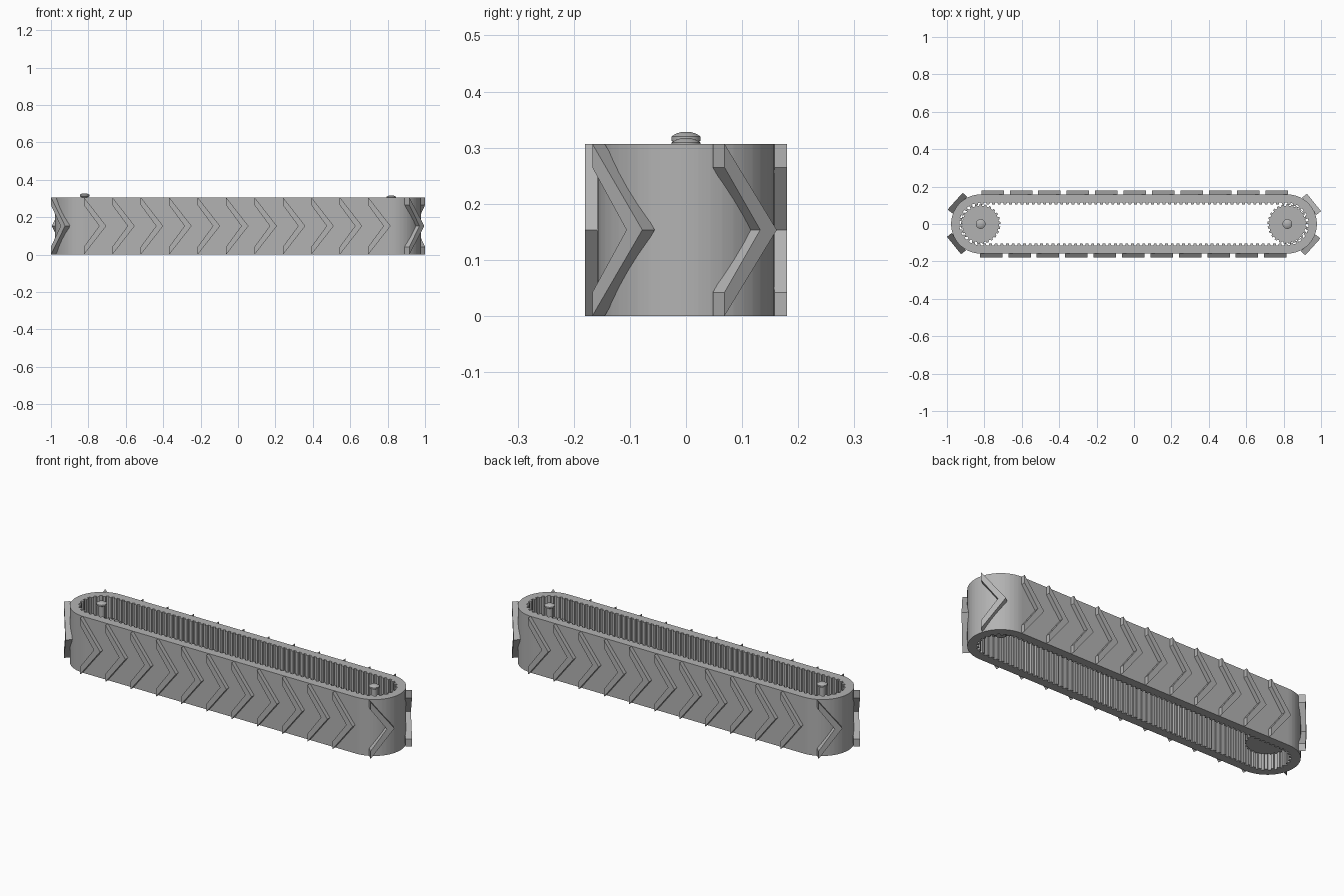
import bpy, bmesh
from math import sin, cos, pi, radians
from mathutils import Matrix, Vector

if "Cube" in bpy.data.objects:
    bpy.data.objects.remove(bpy.data.objects["Cube"])

grey = bpy.data.materials.new("rubber_grey")
grey.use_nodes = True
grey.diffuse_color = (0.45, 0.45, 0.45, 1)
grey.node_tree.nodes["Principled BSDF"].inputs["Base Color"].default_value = (0.45, 0.45, 0.45, 1)

AXLE, HEIGHT = 0.82, 0.307
OUTER, INNER, TOOTH = 0.158, 0.114, 0.103
ROWS = 11
PITCH, LUG_LEN = 0.152, 0.12


def finish(name, bm, smooth=False):
    bmesh.ops.recalc_face_normals(bm, faces=bm.faces)
    mesh = bpy.data.meshes.new(name)
    bm.to_mesh(mesh)
    bm.free()
    mesh.materials.append(grey)
    ob = bpy.data.objects.new(name, mesh)
    bpy.context.collection.objects.link(ob)
    if smooth:
        bpy.ops.object.select_all(action="DESELECT")
        ob.select_set(True)
        bpy.context.view_layer.objects.active = ob
        bpy.ops.object.shade_smooth_by_angle(angle=radians(25))
    return ob


def prism(name, points, offset, matrix=Matrix(), smooth=False):
    """Extrude a flat outline along an offset."""
    bm = bmesh.new()
    face = bm.faces.new([bm.verts.new(p) for p in points])
    res = bmesh.ops.extrude_face_region(bm, geom=[face], use_keep_orig=True)
    moved = [v for v in res["geom"] if isinstance(v, bmesh.types.BMVert)]
    bmesh.ops.translate(bm, verts=moved, vec=offset)
    bm.transform(matrix)
    return finish(name, bm, smooth)


def lathe(name, profile, x, segments=32):
    """Revolve (radius, z) pairs around a vertical axle."""
    bm = bmesh.new()
    rings = [[bm.verts.new((x + r * cos(2 * pi * i / segments), r * sin(2 * pi * i / segments), z))
              for i in range(segments)] for r, z in profile]
    for a, b in zip(rings, rings[1:]):
        for i in range(segments):
            j = (i + 1) % segments
            bm.faces.new((a[i], a[j], b[j], b[i]))
    bm.faces.new(rings[0])
    bm.faces.new(rings[-1])
    return finish(name, bm, True)


# Belt: a racetrack loop with square teeth on its inner side
def track_frames():
    """Centre, outward direction and tooth flag around the loop."""
    for side in (1, -1):
        for count, straight in ((54, True), (11, False)):
            for k in range(count):
                for step, tooth in ((0, False), (0.46, False), (0.5, True), (0.96, True)):
                    t = (k + step) / count
                    if straight:
                        yield Vector((side * AXLE * (2 * t - 1), 0, 0)), Vector((0, -side, 0)), tooth
                    else:
                        a = pi * (t - 0.5)
                        yield Vector((side * AXLE, 0, 0)), Vector((side * cos(a), side * sin(a), 0)), tooth


bm = bmesh.new()
up = Vector((0, 0, HEIGHT))
sections = []
for centre, out, tooth in track_frames():
    outer = centre + out * OUTER
    inner = centre + out * (TOOTH if tooth else INNER)
    sections.append([bm.verts.new(p) for p in (outer, outer + up, inner + up, inner)])
for a, b in zip(sections, sections[1:] + sections[:1]):
    for i in range(4):
        j = (i + 1) % 4
        bm.faces.new((a[i], b[i], b[j], a[j]))
finish("toothed_belt", bm, True)

# Chevron lugs, all pointing the same way around the loop
MID, EDGE = HEIGHT / 2, 0.042
chevron = [(0, 0), (LUG_LEN, MID), (0, HEIGHT), (0, HEIGHT - EDGE), (LUG_LEN - 0.038, MID), (0, EDGE)]


def lug(name, matrix, near, far):
    points = [(x - LUG_LEN / 2, -near, z) for x, z in chevron]
    prism(name, points, (0, near - far, 0), matrix)


for label, turn in (("front", 0), ("back", pi)):
    half = Matrix.Rotation(turn, 4, "Z")
    for i in range(ROWS):
        x = (i - (ROWS - 1) / 2) * PITCH - 0.004
        lug(f"{label}_lug_{i + 1}", half @ Matrix.Translation((x, 0, 0)), OUTER - 0.004, 0.18)
    for i, angle in enumerate((-42, 39)):
        spin = Matrix.Rotation(radians(angle + 90), 4, "Z")
        lug(f"{label}_end_lug_{i + 1}", half @ Matrix.Translation((AXLE, 0, 0)) @ spin, 0.15, 0.183)

# Pulleys with toothed rims, each on an axle with a domed cap
for label, x, low, rod_low, top in (("right", -AXLE, 0.08, 0.08, 0.328), ("left", AXLE, 0.11, 0.06, 0.317)):
    rim = []
    for k in range(25):
        for step, r in ((0, 0.106), (0.45, 0.106), (0.5, 0.098), (0.95, 0.098)):
            a = 2 * pi * (k + step) / 25
            rim.append((x + r * cos(a), r * sin(a), low))
    prism(f"{label}_pulley", rim, (0, 0, 0.195 - low))
    lathe(f"{label}_axle", [(0.016, rod_low), (0.016, top - 0.015)], x)
    lathe(f"{label}_axle_cap", [(0.018, top - 0.02), (0.026, top - 0.016), (0.026, top - 0.008),
                                (0.018, top - 0.003), (0.008, top)], x)
    lathe(f"{label}_axle_foot", [(0.026, rod_low), (0.026, rod_low + 0.014)], x)
